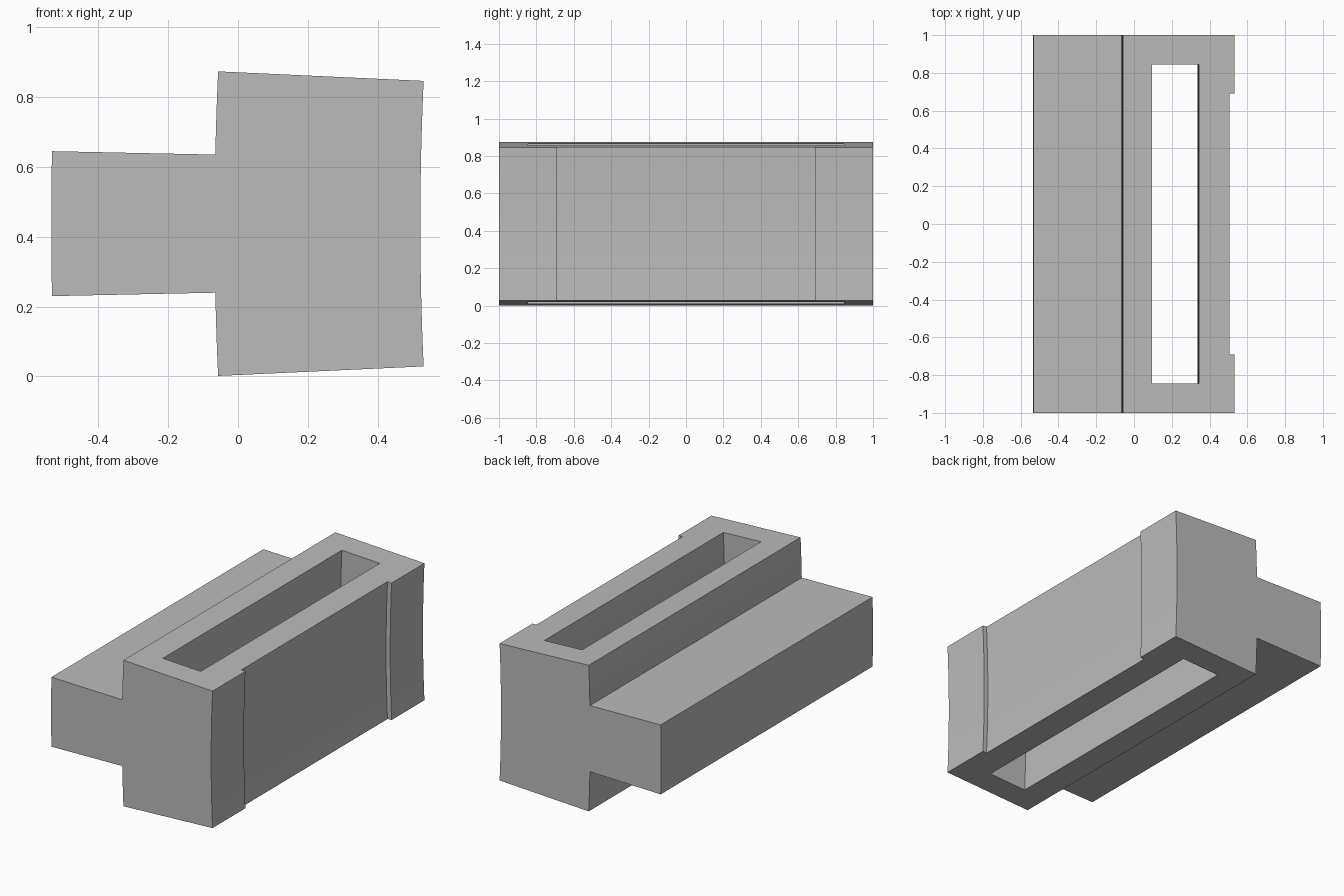
import bpy, bmesh, math

cube = bpy.data.objects.get("Cube")
if cube:
    bpy.data.objects.remove(cube, do_unlink=True)

# The section is a slice of a ring whose axis runs along y
AXIS_X, AXIS_Z = 9.4, 0.4375
WIDE, NARROW = 0.0461, 0.0209      # half angles of the body and the tongue
SEGMENTS = 12

grey = bpy.data.materials.new("plain grey")
grey.use_nodes = True
colour = (0.5, 0.5, 0.5, 1)
grey.diffuse_color = colour
grey.node_tree.nodes["Principled BSDF"].inputs["Base Color"].default_value = colour


def arc(x, a0, a1):
    """Points on the ring arc that passes through x at half angle |a0| or |a1|."""
    radius = (AXIS_X - x) / math.cos(max(abs(a0), abs(a1)))
    angles = [a0 + (a1 - a0) * i / SEGMENTS for i in range(SEGMENTS + 1)]
    return [(AXIS_X - radius * math.cos(a), AXIS_Z + radius * math.sin(a)) for a in angles]


def prism(name, outline, half_length):
    """Extrude an x-z outline along y, centred on y = 0."""
    bm = bmesh.new()
    face = bm.faces.new([bm.verts.new((x, -half_length, z)) for x, z in outline])
    side = bmesh.ops.extrude_face_region(bm, geom=[face])
    moved = [v for v in side["geom"] if isinstance(v, bmesh.types.BMVert)]
    bmesh.ops.translate(bm, verts=moved, vec=(0, 2 * half_length, 0))
    bmesh.ops.recalc_face_normals(bm, faces=bm.faces)
    mesh = bpy.data.meshes.new(name)
    bm.to_mesh(mesh)
    bm.free()
    mesh.materials.append(grey)
    obj = bpy.data.objects.new(name, mesh)
    bpy.context.collection.objects.link(obj)
    return obj


def sector(name, x0, x1, half_angle, half_length):
    """A cutter between two walls that follow the ring; it overshoots in z."""
    def wall(x):
        pts = arc(x, -WIDE, WIDE)
        return [(pts[0][0], -half_angle)] + pts + [(pts[-1][0], 2 * AXIS_Z + half_angle)]
    return prism(name, wall(x0) + wall(x1)[::-1], half_length)


# Body with a narrower tongue on its right side
outline = (arc(0.532, -WIDE, WIDE)
           + arc(-0.057, WIDE, NARROW)
           + arc(-0.533, NARROW, -NARROW)
           + arc(-0.057, -NARROW, -WIDE))
body = prism("slotted_block", outline, 1.0)

# Through slot and shallow recess on the left side
cutters = [sector("slot_cutter", 0.095, 0.345, 0.1, 0.845),
           sector("recess_cutter", 0.505, 0.7, 0.1, 0.69)]
for cutter in cutters:
    cutter.hide_render = True
    mod = body.modifiers.new(cutter.name, 'BOOLEAN')
    mod.operation = 'DIFFERENCE'
    mod.solver = 'EXACT'
    mod.object = cutter

bpy.context.view_layer.update()
graph = bpy.context.evaluated_depsgraph_get()
result = bpy.data.meshes.new_from_object(body.evaluated_get(graph))
body.modifiers.clear()
body.data = result
for cutter in cutters:
    bpy.data.objects.remove(cutter, do_unlink=True)

# Smooth curved walls, sharp corners
bpy.ops.object.select_all(action='DESELECT')
body.select_set(True)
bpy.context.view_layer.objects.active = body
bpy.ops.object.shade_smooth_by_angle(angle=math.radians(20))
